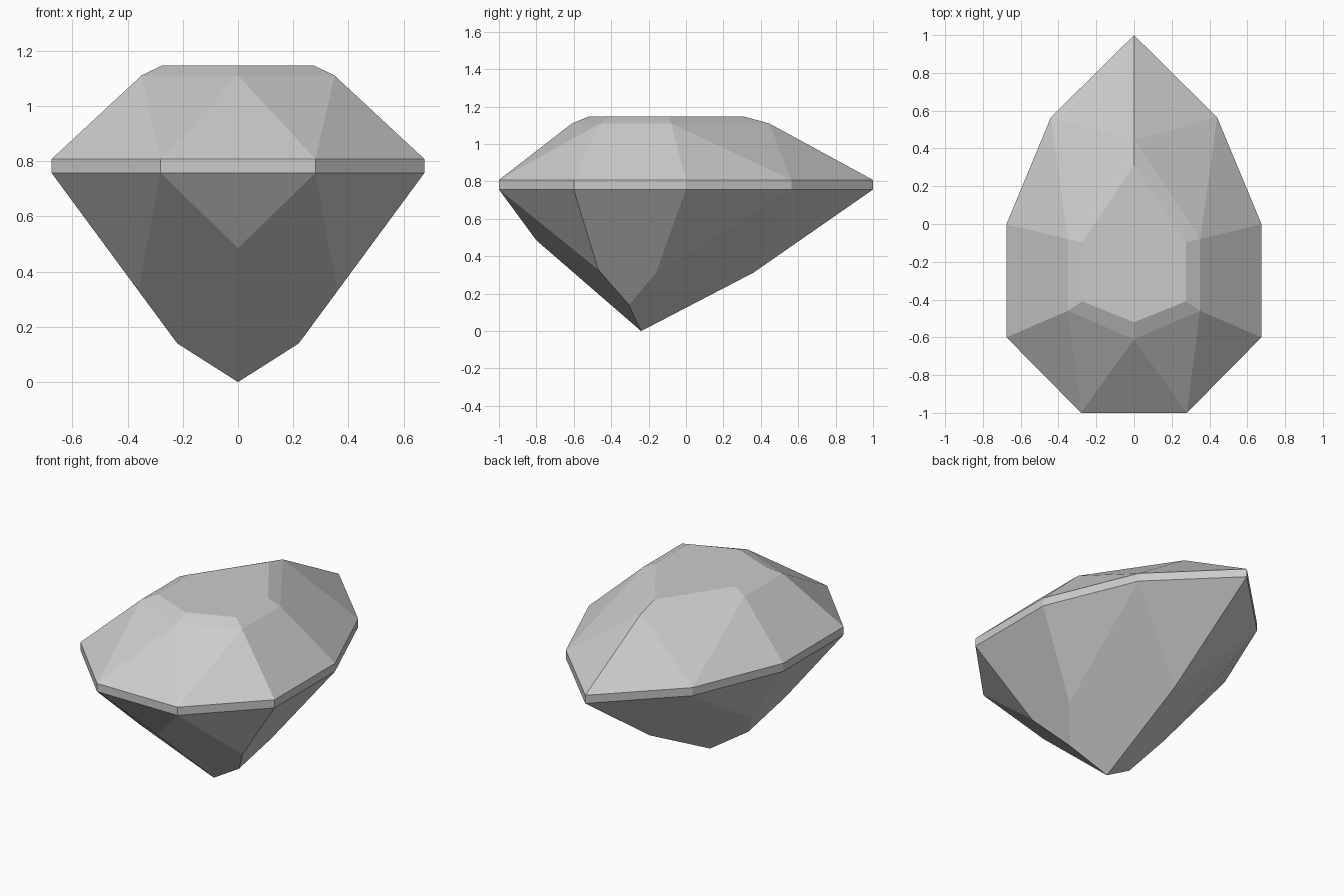
import bpy
import bmesh

if "Cube" in bpy.data.objects:
    bpy.data.objects.remove(bpy.data.objects["Cube"])

# Outlines of the +x half, running from the back tip round to the front
girdle = [(0, 1), (0.44, 0.565), (0.675, 0), (0.675, -0.6), (0.28, -1)]
crown = [(0, 0.445), (0.35, -0.08), (0.35, -0.46), (0, -0.61)]
table = [(0, 0.31), (0.275, -0.095), (0.275, -0.41), (0, -0.52)]

# Named half points: g = girdle bottom, h = girdle top, c = crown, t = table
points = {}
for name, outline, z in (("g", girdle, 0.757), ("h", girdle, 0.808),
                         ("c", crown, 1.11), ("t", table, 1.147)):
    for i, (x, y) in enumerate(outline):
        points[f"{name}{i}"] = (x, y, z)

# Pavilion points below the girdle
points.update(front=(0, -0.8, 0.485), back=(0, 0.36, 0.312),
              side_front=(0.36, -0.47, 0.33), side_back=(0.347, -0.16, 0.312),
              keel=(0.22, -0.305, 0.14), tip=(0, -0.24, 0))

facets = [
    # Crown facets
    "h0 h1 c0", "h1 c1 c0", "h1 h2 c1", "h2 h3 c2 c1", "h3 h4 c2", "h4 c3 c2",
    # Pavilion facets
    "g0 back g1", "g1 back tip keel side_back", "g1 side_back g2",
    "g2 side_back keel side_front g3", "g3 side_front g4",
    "g4 side_front keel tip front",
]
# Girdle band and the narrow bevel around the table
facets += [f"g{i} g{i + 1} h{i + 1} h{i}" for i in range(4)]
facets += [f"c{i} c{i + 1} t{i + 1} t{i}" for i in range(3)]

bm = bmesh.new()


def add_half(sign):
    """Build one half and return its vertices by name."""
    v = {n: bm.verts.new((sign * x, y, z)) for n, (x, y, z) in points.items()}
    for facet in facets:
        bm.faces.new([v[n] for n in facet.split()])
    return v


left, right = add_half(1), add_half(-1)

# Facets that cross the middle: table, front crown, front girdle, front pavilion
bm.faces.new([left[f"t{i}"] for i in range(4)] + [right["t2"], right["t1"]])
bm.faces.new([left["h4"], left["c3"], right["h4"]])
bm.faces.new([left["g4"], left["h4"], right["h4"], right["g4"]])
bm.faces.new([left["g4"], right["g4"], left["front"]])

bmesh.ops.remove_doubles(bm, verts=bm.verts, dist=0.0005)
bmesh.ops.recalc_face_normals(bm, faces=bm.faces)

mesh = bpy.data.meshes.new("gemstone")
bm.to_mesh(mesh)
bm.free()
gem = bpy.data.objects.new("gemstone", mesh)
bpy.context.collection.objects.link(gem)

# Single plain colour
grey = bpy.data.materials.new("light_grey")
grey.use_nodes = True
colour = (0.6, 0.6, 0.6, 1)
grey.diffuse_color = colour
grey.node_tree.nodes["Principled BSDF"].inputs["Base Color"].default_value = colour
mesh.materials.append(grey)
